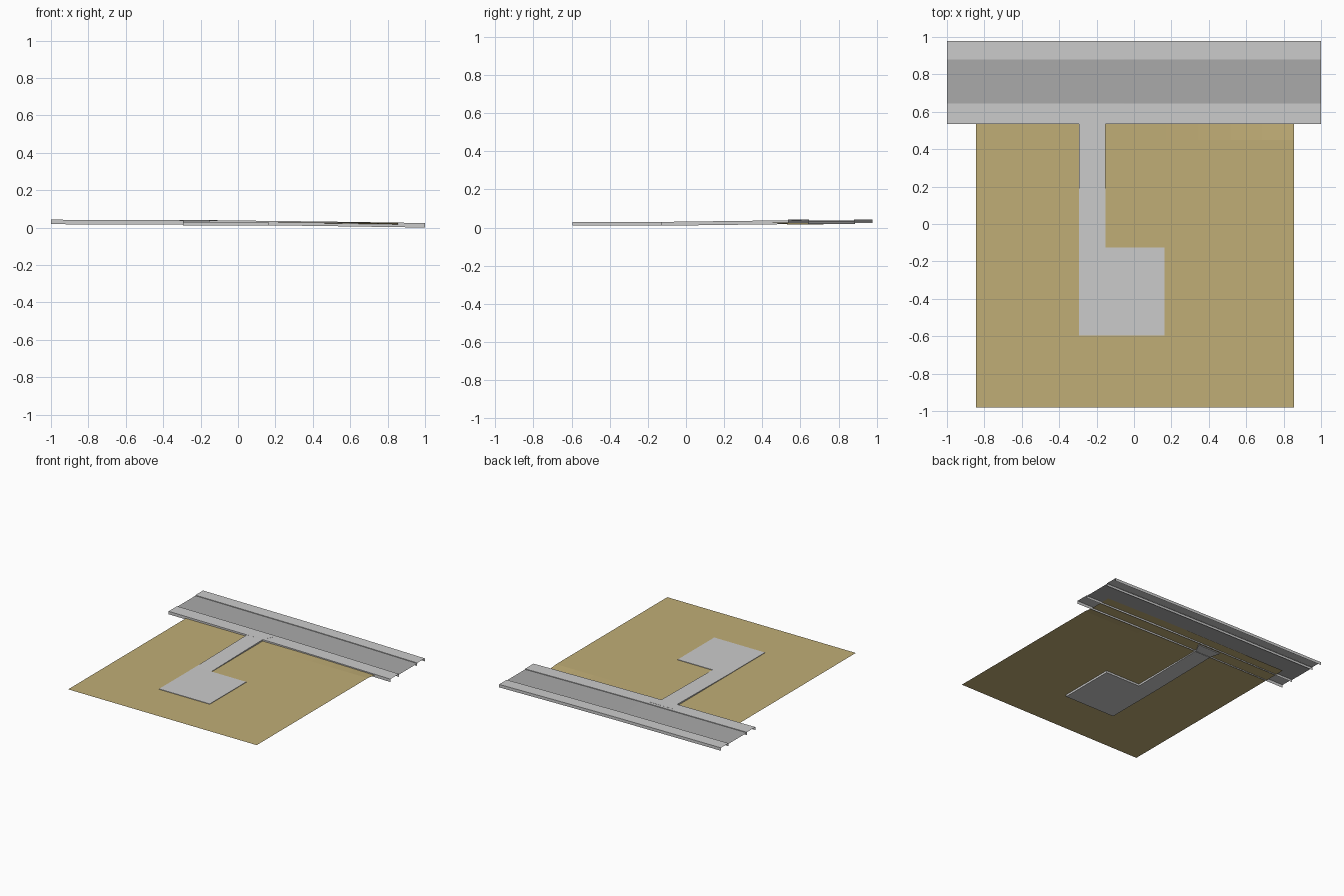
import bpy, bmesh

if "Cube" in bpy.data.objects:
    bpy.data.objects.remove(bpy.data.objects["Cube"])

# Height of the kerb tops along the sloping street
STATIONS = [(-1, .042), (-.3, .039), (-.05, .038), (.4, .033), (1, .024)]
DEPTH = .024


def kerb_z(x):
    for (x0, z0), (x1, z1) in zip(STATIONS, STATIONS[1:]):
        if x <= x1:
            return z0 + (z1 - z0) * (x - x0) / (x1 - x0)
    return STATIONS[-1][1]


def material(name, color):
    m = bpy.data.materials.new(name)
    m.diffuse_color = (*color, 1)
    m.use_nodes = True
    m.node_tree.nodes["Principled BSDF"].inputs["Base Color"].default_value = m.diffuse_color
    return m


def make(name, verts, faces, mat=None):
    me = bpy.data.meshes.new(name)
    me.from_pydata(verts, [], faces)
    me.update()
    ob = bpy.data.objects.new(name, me)
    bpy.context.collection.objects.link(ob)
    if mat:
        me.materials.append(mat)
    return ob


def sheet(name, rows, mat=None):
    """Skin a list of equally long point rows with quads."""
    n = len(rows[0])
    verts = [p for r in rows for p in r]
    faces = [(i*n + j, (i+1)*n + j, (i+1)*n + j+1, i*n + j+1)
             for i in range(len(rows) - 1) for j in range(n - 1)]
    return make(name, verts, faces, mat)


def street_strip(name, profile, mat=None):
    """Sweep a (y, drop below kerb top) profile along the street."""
    return sheet(name, [[(x, y, z - d) for y, d in profile] for x, z in STATIONS], mat)


def pavement(name, y0, y1):
    return street_strip(name, [(y0, DEPTH), (y0, 0), (y1, 0), (y1, DEPTH)])


# Street with a raised pavement on each side
asphalt = material("asphalt", (.4, .4, .4))
street_strip("road", [(.64, .005), (.885, .005)], asphalt)
pavement("near_pavement", .535, .645)
pavement("far_pavement", .88, .978)

# Square lawn, dipping under the street
grass = material("dry_grass", (.53, .42, .18))
xs = [-.845 + 1.7 * i / 10 for i in range(11)]
ys = [-.98, -.6, -.2, .2, .45, .535, .64, .72]


def lawn_z(x, y):
    t = min(1, max(0, (y - .45) / .085))
    return .026 + t * (min(.026, kerb_z(x) - .009) - .026)


sheet("lawn", [[(x, y, lawn_z(x, y)) for y in ys] for x in xs], grass)

# Driveway slab: parking pad, lane and flared apron onto the pavement
outline = [(-.295, -.595), (.162, -.595), (.162, -.125), (-.152, -.125),
           (-.152, .54), (-.11, .62), (-.32, .62), (-.295, .54)]
top = [(x, y, .0395 if y > .6 else .0385 if y > .5 else .03) for x, y in outline]
bottom = [(x, y, z - .02) for x, y, z in top]
n = len(outline)
# pad, lane and apron polygons, with the pad split at the lane's edge
quads = [(0, 1, 2, 3), (0, 3, 8), (8, 3, 4, 7), (7, 4, 5, 6)]
left = (-.295, -.125, .03)
loop = [0, 1, 2, 3, 4, 5, 6, 7, 8]
m = n + 1
verts = top + [left] + bottom + [(left[0], left[1], .01)]
faces = list(quads) + [tuple(i + m for i in reversed(q)) for q in quads]
faces += [(a, a + m, b + m, b) for a, b in zip(loop, loop[1:] + loop[:1])]
drive = make("driveway", verts, faces)
bm = bmesh.new()
bm.from_mesh(drive.data)
bmesh.ops.recalc_face_normals(bm, faces=bm.faces)
bm.to_mesh(drive.data)
bm.free()
